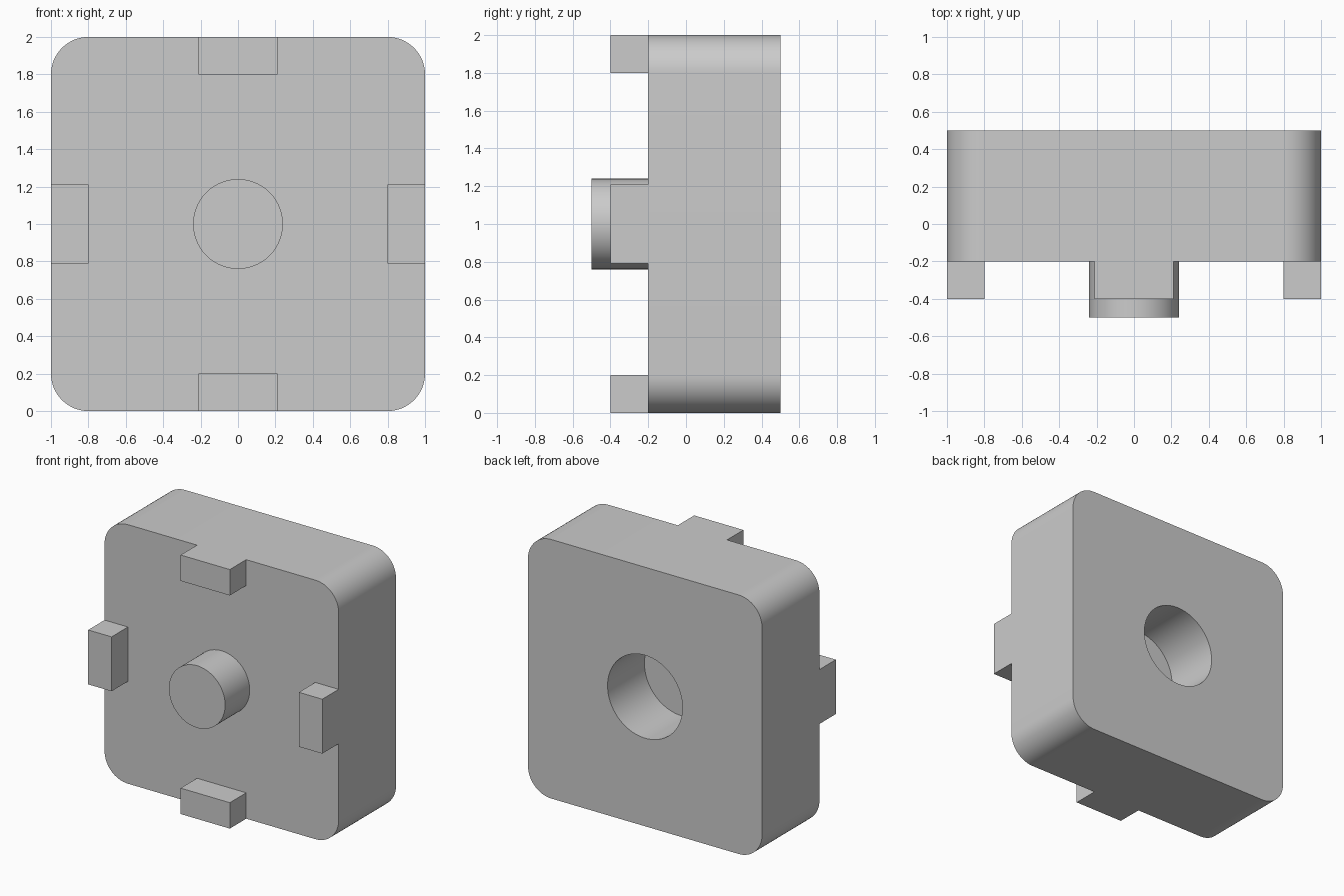
import bpy
import math
from mathutils import Vector

if "Cube" in bpy.data.objects:
    bpy.data.objects.remove(bpy.data.objects["Cube"], do_unlink=True)

CENTRE = Vector((0, 0, 1))

gray = bpy.data.materials.new("plain_gray")
gray.use_nodes = True
color = (0.6, 0.6, 0.6, 1)
gray.diffuse_color = color
gray.node_tree.nodes["Principled BSDF"].inputs["Base Color"].default_value = color


def finish(name):
    obj = bpy.context.object
    obj.name = name
    obj.data.materials.append(gray)
    return obj


def box(name, x, y0, y1, z, width, height):
    bpy.ops.mesh.primitive_cube_add(size=1, location=(x, (y0 + y1) / 2, z))
    obj = finish(name)
    obj.scale = (width, y1 - y0, height)
    bpy.ops.object.transform_apply(location=False, rotation=False, scale=True)
    return obj


def cylinder(name, radius, y0, y1):
    bpy.ops.mesh.primitive_cylinder_add(
        vertices=96, radius=radius, depth=y1 - y0,
        location=(0, (y0 + y1) / 2, CENTRE.z), rotation=(math.pi / 2, 0, 0))
    return finish(name)


def smooth(obj):
    bpy.ops.object.select_all(action='DESELECT')
    obj.select_set(True)
    bpy.context.view_layer.objects.active = obj
    bpy.ops.object.shade_smooth_by_angle(angle=math.radians(30))


# Block with four rounded edges running front to back
block = box("block", 0, -0.2, 0.5, CENTRE.z, 2, 2)
weights = block.data.attributes.new("bevel_weight_edge", 'FLOAT', 'EDGE')
for edge in block.data.edges:
    a, b = (block.data.vertices[i].co for i in edge.vertices)
    weights.data[edge.index].value = float(abs(a.y - b.y) > 0.1)
bevel = block.modifiers.new("rounded_corners", 'BEVEL')
bevel.limit_method = 'WEIGHT'
bevel.width = 0.2
bevel.segments = 16

# Blind round socket in the back
cutter = cylinder("socket_cutter", 0.32, 0.05, 0.7)
cutter.hide_render = True
cutter.hide_set(True)
cut = block.modifiers.new("socket", 'BOOLEAN')
cut.object = cutter
cut.operation = 'DIFFERENCE'
cut.solver = 'EXACT'

# Apply the modifiers, then remove the cutter
bpy.context.view_layer.objects.active = block
block.select_set(True)
for modifier in list(block.modifiers):
    bpy.ops.object.modifier_apply(modifier=modifier.name)
bpy.data.objects.remove(cutter, do_unlink=True)
smooth(block)

# Round peg on the front
smooth(cylinder("front_peg", 0.24, -0.5, -0.2))

# Four tabs flush with the middle of each side
for name, dx, dz in (("left_tab", 1, 0), ("right_tab", -1, 0),
                     ("top_tab", 0, 1), ("bottom_tab", 0, -1)):
    width, height = (0.2, 0.42) if dx else (0.42, 0.2)
    box(name, dx * 0.9, -0.4, -0.2, CENTRE.z + dz * 0.9, width, height)
